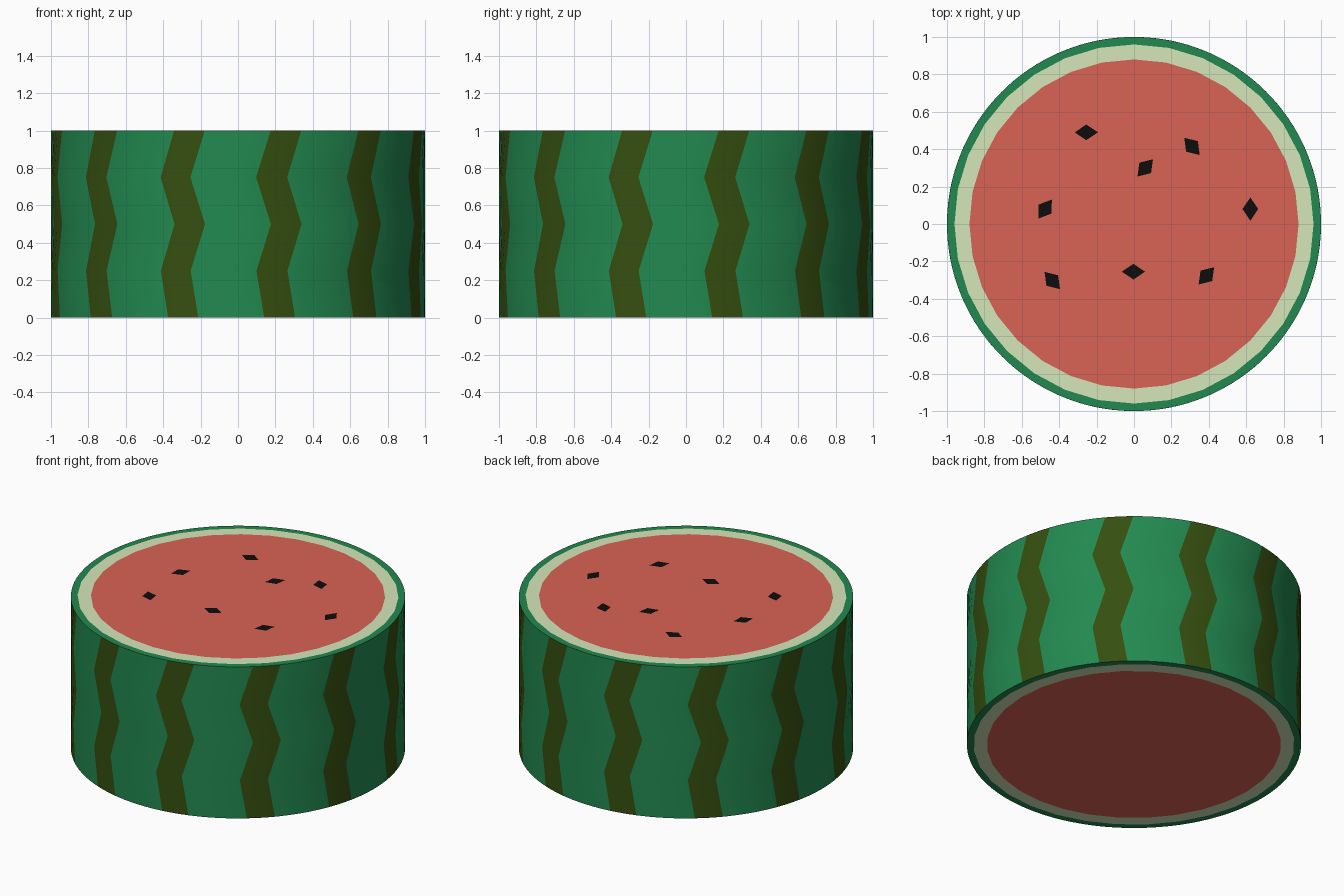
import bpy, math
from math import pi, cos, sin, radians

if "Cube" in bpy.data.objects:
    bpy.data.objects.remove(bpy.data.objects["Cube"])


def material(name, rgb):
    m = bpy.data.materials.new(name)
    m.diffuse_color = (*rgb, 1)
    m.use_nodes = True
    m.node_tree.nodes["Principled BSDF"].inputs["Base Color"].default_value = m.diffuse_color
    return m


GREEN = material("rind_green", (0.016, 0.25, 0.08))
OLIVE = material("stripe_olive", (0.036, 0.078, 0.005))
PALE = material("pith_pale", (0.66, 0.80, 0.49))
RED = material("flesh_red", (0.70, 0.125, 0.09))
BLACK = material("seed_black", (0.004, 0.004, 0.004))


def build(name, verts, faces, mats, index=None, smooth=False):
    me = bpy.data.meshes.new(name)
    me.from_pydata(verts, [], faces)
    for m in mats:
        me.materials.append(m)
    for i, p in enumerate(me.polygons):
        p.use_smooth = smooth
        if index:
            p.material_index = index[i]
    ob = bpy.data.objects.new(name, me)
    bpy.context.collection.objects.link(ob)
    return ob


# Striped rind wall: columns shift row by row to make the zigzag stripes
STRIPES, HALF = 12, 4.85
centres = [12.9, 10.5, 15.0, 10.4, 14.9]
offsets = [-HALF, 0, HALF] + [HALF + (30 - 2 * HALF) * k / 5 for k in range(1, 5)]
cols = STRIPES * len(offsets)
verts, faces, index = [], [], []
for row, c in enumerate(centres):
    for s in range(STRIPES):
        for o in offsets:
            a = radians(-90 + 30 * s + c + o)
            verts.append((cos(a), sin(a), row * 0.25))
for row in range(4):
    for k in range(cols):
        n = (k + 1) % cols
        b, t = row * cols, (row + 1) * cols
        faces.append((b + k, b + n, t + n, t + k))
        index.append(1 if k % len(offsets) < 2 else 0)
build("rind_wall", verts, faces, [GREEN, OLIVE], index, True)


# Cut faces, top and bottom
SIDES, N = 32, 96


def facet(r, a):
    """Point at angle a on a 32-sided outline of radius r."""
    step = 2 * pi / SIDES
    q = r * cos(step / 2) / cos((a % step) - step / 2)
    return q * cos(a), q * sin(a)


def caps(name, inner, outer, mat):
    verts, faces = [], []
    for z in (0, 1):
        base = len(verts)
        for k in range(N):
            a = 2 * pi * (k + 1e-6) / N
            rim = (cos(a), sin(a)) if outer == 1 else facet(outer, a)
            verts.append((*rim, z))
        if inner:
            for k in range(N):
                verts.append((*facet(inner, 2 * pi * (k + 1e-6) / N), z))
            new = [(base + k, base + (k + 1) % N, base + N + (k + 1) % N, base + N + k)
                   for k in range(N)]
        else:
            new = [tuple(base + k for k in range(N))]
        faces += new if z else [f[::-1] for f in new]
    build(name, verts, faces, [mat])


caps("rind_rim", 0.96, 1, GREEN)
caps("pith", 0.88, 0.96, PALE)
caps("flesh", 0, 0.88, RED)

# Diamond seeds lying on the top face: x, y, turn
seeds = [(-0.255, 0.49, 0), (0.06, 0.30, 48), (0.31, 0.415, 132), (-0.475, 0.08, 55),
         (0.622, 0.08, 90), (-0.437, -0.302, 132), (-0.003, -0.255, 0), (0.387, -0.277, 48)]
for i, (x, y, turn) in enumerate(seeds):
    ob = build(f"seed_{i + 1}", [(0.062, 0, 0), (0, 0.042, 0), (-0.062, 0, 0), (0, -0.042, 0)],
               [(0, 1, 2, 3)], [BLACK])
    ob.location = (x, y, 1.002)
    ob.rotation_euler.z = radians(turn)
